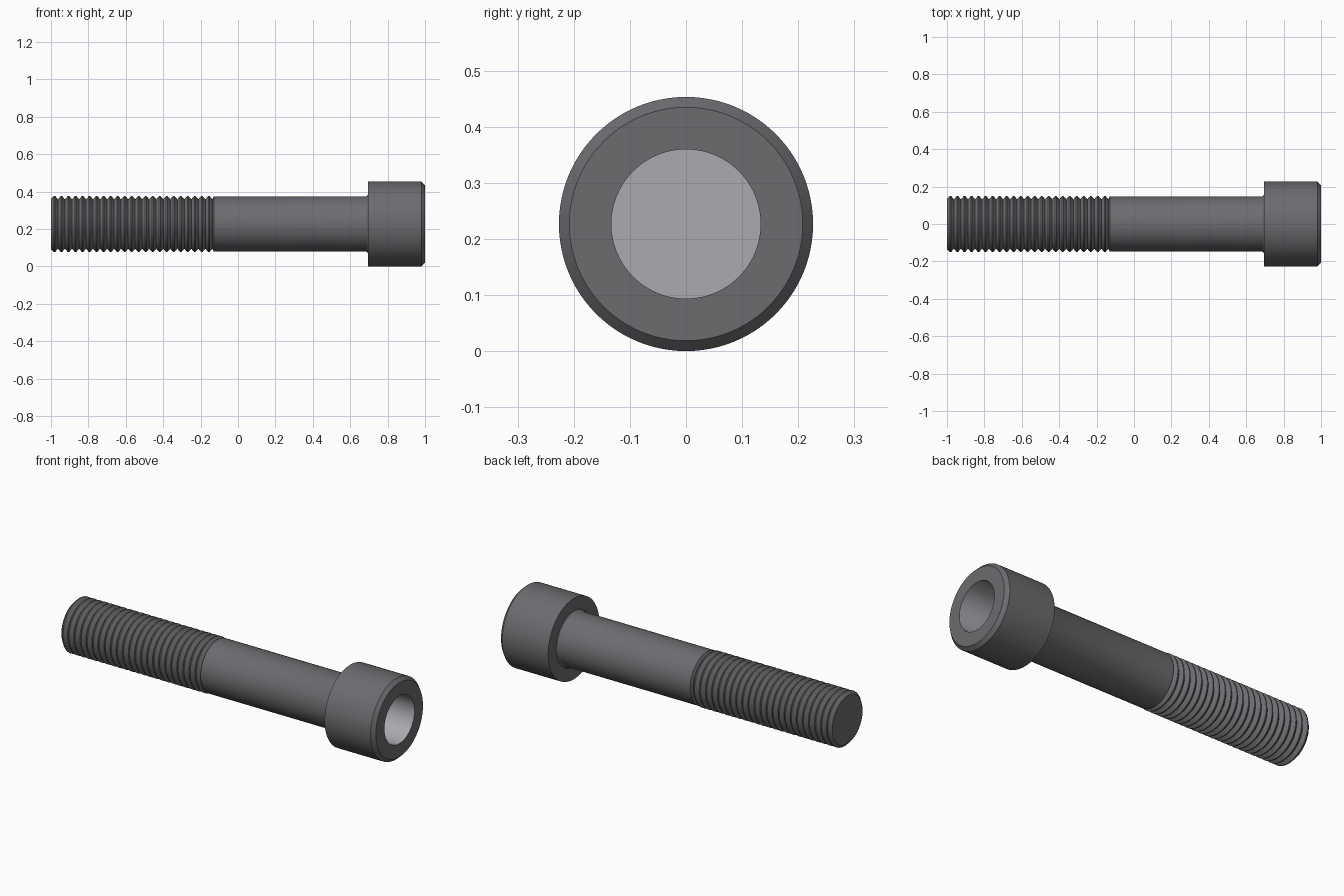
import bpy, bmesh, math

if "Cube" in bpy.data.objects:
    bpy.data.objects.remove(bpy.data.objects["Cube"])

R_HEAD = 0.2265          # head radius, also the height of the bolt axis
SEGS = 96


def material(name, grey):
    m = bpy.data.materials.new(name)
    m.diffuse_color = (grey, grey, grey * 1.08, 1)
    m.use_nodes = True
    m.node_tree.nodes["Principled BSDF"].inputs["Base Color"].default_value = m.diffuse_color
    return m


def lathe(name, profile, mat):
    """Spin (x, radius) points round the bolt axis; radius 0 closes an end."""
    bm = bmesh.new()
    rings = []
    for x, r in profile:
        if r == 0:
            rings.append([bm.verts.new((x, 0, 0))])
        else:
            rings.append([bm.verts.new((x, r * math.cos(2 * math.pi * i / SEGS),
                                        r * math.sin(2 * math.pi * i / SEGS)))
                          for i in range(SEGS)])
    for a, b in zip(rings, rings[1:]):
        for i in range(SEGS):
            j = (i + 1) % SEGS
            if len(a) == 1:
                bm.faces.new((a[0], b[j], b[i]))
            elif len(b) == 1:
                bm.faces.new((a[i], a[j], b[0]))
            else:
                bm.faces.new((a[i], a[j], b[j], b[i]))
    bmesh.ops.recalc_face_normals(bm, faces=bm.faces)
    mesh = bpy.data.meshes.new(name)
    bm.to_mesh(mesh)
    bm.free()
    ob = bpy.data.objects.new(name, mesh)
    bpy.context.collection.objects.link(ob)
    ob.location.z = R_HEAD
    mesh.materials.append(mat)
    bpy.ops.object.select_all(action='DESELECT')
    ob.select_set(True)
    bpy.context.view_layer.objects.active = ob
    bpy.ops.object.shade_smooth_by_angle(angle=math.radians(25))
    return ob


steel = material("dark_steel", 0.15)
bright = material("socket_grey", 0.4)

# Threaded end, plain shank and small fillet under the head
x0, x1, turns = -1.0, -0.137, 23
pitch = (x1 - x0) / turns
profile = [(x0, 0), (x0, 0.134)]
for k in range(turns):
    x = x0 + k * pitch
    profile += [(x + 0.42 * pitch, 0.1505), (x + 0.58 * pitch, 0.1505),
                (x + pitch, 0.132)]
profile += [(x1 + 0.008, 0.147), (0.683, 0.147), (0.69, 0.150), (0.695, 0.156)]
lathe("threaded_shank", profile, steel)

# Cylindrical head with chamfered rim and round blind socket
head = lathe("head", [(0.695, 0), (0.695, R_HEAD), (0.98, R_HEAD), (1.0, 0.208),
                      (1.0, 0.133), (0.80, 0.133), (0.80, 0)], steel)

# Lighter finish inside the socket
head.data.materials.append(bright)
for p in head.data.polygons:
    c = p.center
    if math.hypot(c.y, c.z) < 0.1335 and c.x > 0.75:
        p.material_index = 1
